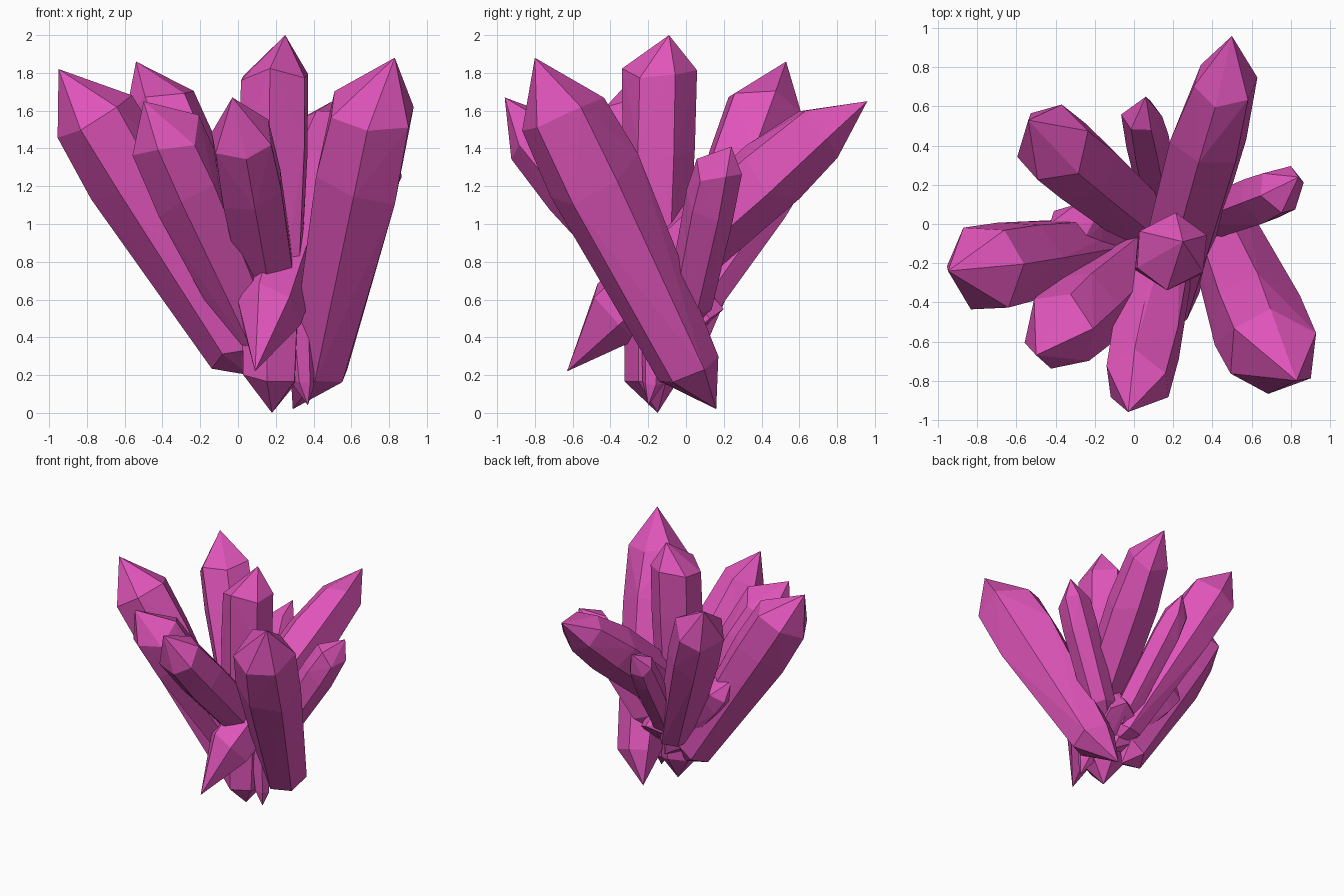
import bpy, bmesh, math, random
from mathutils import Vector

if "Cube" in bpy.data.objects:
    bpy.data.objects.remove(bpy.data.objects["Cube"])

random.seed(4)
mat = bpy.data.materials.new("magenta_crystal")
mat.diffuse_color = (0.74, 0.09, 0.49, 1)
mat.use_nodes = True
mat.node_tree.nodes["Principled BSDF"].inputs["Base Color"].default_value = mat.diffuse_color


def crystal(name, tip, shoulder, r_top, base, r_base, base_tip, spin=0.0, bulge=1.1, sides=6):
    """Double-pointed prism: tip, three irregular rings, lower point."""
    top, low = Vector(shoulder), Vector(base)
    axis = (top - low).normalized()
    side = axis.cross(Vector((0, 1, 0))).normalized()
    up = axis.cross(side)
    bm = bmesh.new()
    bm.verts.new(tip)
    bm.verts.new(base_tip)
    angles = [spin + (i + random.uniform(-0.1, 0.1)) * math.tau / sides for i in range(sides)]
    mid_r = (r_base + (r_top - r_base) * 0.75) * bulge
    for t, r, slide in ((0, r_base, 0.03), (0.75, mid_r, 0.05), (1, r_top, 0.04)):
        centre = low.lerp(top, t)
        for a in angles:
            rr = r * random.uniform(0.97, 1.06)
            p = centre + (side * math.cos(a) + up * math.sin(a)) * rr
            bm.verts.new(p + axis * random.uniform(-slide, slide))
    bmesh.ops.convex_hull(bm, input=bm.verts)
    loose = [v for v in bm.verts if not v.link_faces]
    bmesh.ops.delete(bm, geom=loose, context='VERTS')
    bmesh.ops.recalc_face_normals(bm, faces=bm.faces)
    me = bpy.data.meshes.new(name)
    bm.to_mesh(me)
    bm.free()
    me.materials.append(mat)
    ob = bpy.data.objects.new(name, me)
    bpy.context.collection.objects.link(ob)
    return ob


# tall upright crystal in the middle
crystal("centre_crystal", (.25, -.09, 2), (.19, -.14, 1.79), .19,
        (.17, -.17, .18), .15, (.18, -.15, 0), 0.5, 1.06)
# large crystals fanning outwards
crystal("front_right_crystal", (.83, -.80, 1.88), (.70, -.65, 1.58), .24,
        (.42, .01, .24), .17, (.29, .16, .02), 0.55, 1.14)
crystal("left_crystal", (-.95, -.24, 1.82), (-.76, -.22, 1.57), .23,
        (-.02, -.1, .33), .15, (.06, -.08, .2), 0.0, 1.08)
crystal("front_left_crystal", (-.50, -.67, 1.65), (-.38, -.55, 1.45), .20,
        (.12, -.1, .35), .15, (.2, 0, .25), 0.2, 1.12)
crystal("front_crystal", (-.03, -.96, 1.67), (.02, -.80, 1.46), .175,
        (.2, .06, .45), .15, (.24, .2, .55), 0.5)
crystal("back_left_crystal", (-.54, .53, 1.86), (-.41, .41, 1.62), .205,
        (.1, -.02, .45), .15, (.18, -.1, .3), 0.3, 1.08)
crystal("back_crystal", (.5, .96, 1.65), (.465, .72, 1.5), .165,
        (.16, -.36, .54), .18, (.09, -.63, .22), 0.0, 1.2)
# smaller crystals filling the gaps
crystal("right_crystal", (.84, .24, 1.41), (.75, .17, 1.28), .125,
        (.36, .02, .58), .12, (.22, -.02, .4), 0.2)
crystal("small_back_crystal", (.06, .65, 1.38), (.04, .55, 1.26), .10,
        (.15, .02, .5), .1, (.18, -.05, .4), 0.1, 1.15)
crystal("small_left_crystal", (-.43, .0, 1.04), (-.33, -.03, .93), .13,
        (.05, -.08, .45), .1, (.12, -.1, .35), 0.3)
crystal("small_base_crystal", (.3, -.1, .70), (.31, -.15, .55), .08,
        (.34, -.17, .15), .06, (.37, -.2, .04), 0.2)
